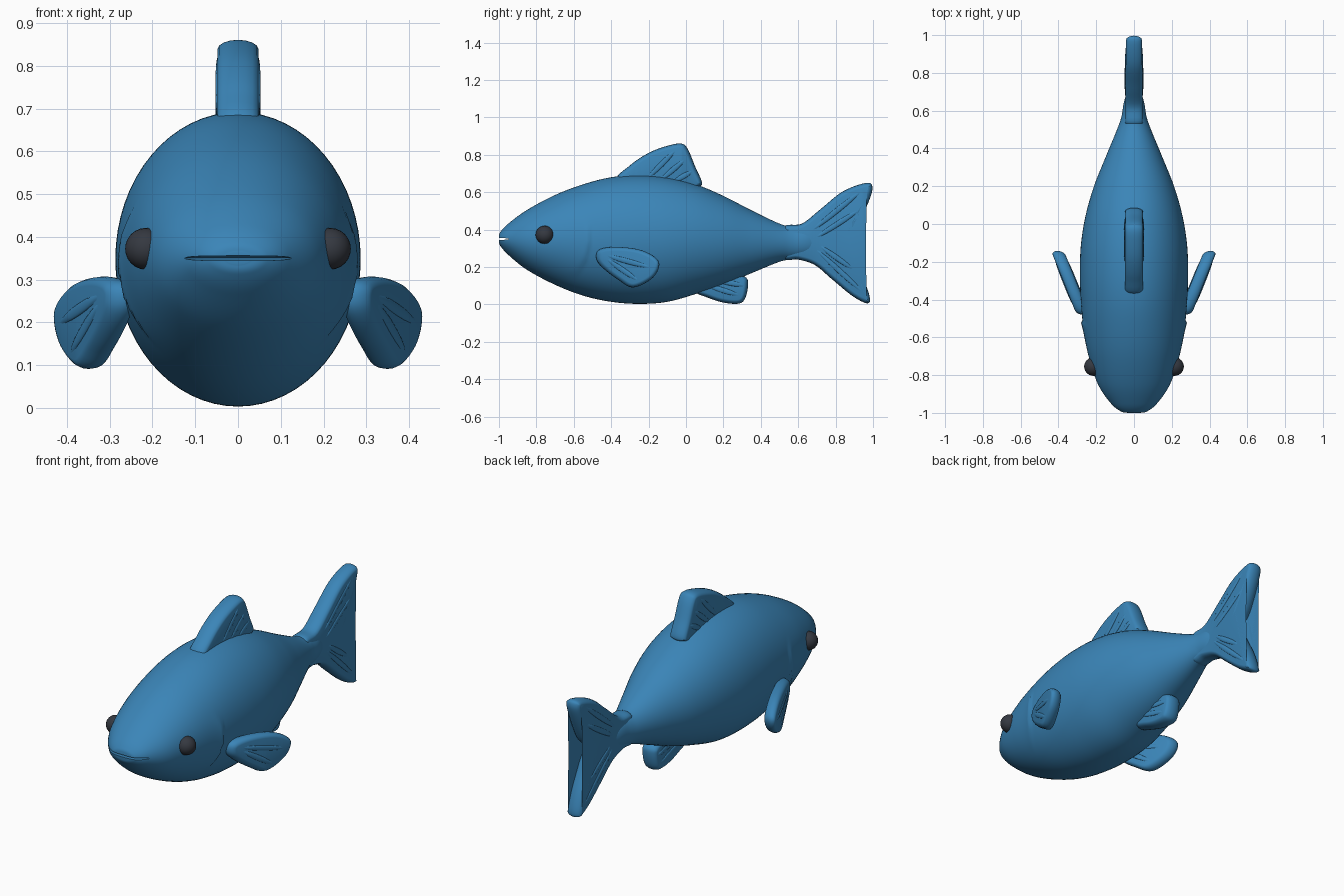
import bpy, bmesh, math
from mathutils import Vector, Matrix

if "Cube" in bpy.data.objects:
    bpy.data.objects.remove(bpy.data.objects["Cube"])


def material(name, rgb):
    m = bpy.data.materials.new(name)
    m.diffuse_color = (*rgb, 1)
    m.use_nodes = True
    m.node_tree.nodes["Principled BSDF"].inputs["Base Color"].default_value = m.diffuse_color
    return m


BLUE = material("fish blue", (0.043, 0.235, 0.48))
DARK = material("eye dark", (0.035, 0.04, 0.052))


def add_object(name, bm, mat):
    bmesh.ops.recalc_face_normals(bm, faces=bm.faces)
    me = bpy.data.meshes.new(name)
    bm.to_mesh(me)
    bm.free()
    me.materials.append(mat)
    ob = bpy.data.objects.new(name, me)
    bpy.context.collection.objects.link(ob)
    return ob


def spline(pts, steps, closed):
    """Catmull-Rom curve through the points."""
    pts = [Vector(p) for p in pts]
    n, out = len(pts), []
    get = (lambda i: pts[i % n]) if closed else (lambda i: pts[max(0, min(n - 1, i))])
    for i in range(n if closed else n - 1):
        a, b, c, d = (get(i + k) for k in (-1, 0, 1, 2))
        for s in range(steps):
            t = s / steps
            out.append(0.5 * (2 * b + (c - a) * t + (2 * a - 5 * b + 4 * c - d) * t * t
                              + (3 * b - a - 3 * c + d) * t ** 3))
    if not closed:
        out.append(pts[-1])
    return out


def skin(bm, rings):
    """Join rings of points into a closed surface."""
    vs = [[bm.verts.new(p) for p in r] for r in rings]
    n = len(vs[0])
    for a, b in zip(vs, vs[1:]):
        for i in range(n):
            j = (i + 1) % n
            bm.faces.new((a[i], a[j], b[j], b[i]))
    caps = [bm.faces.new(vs[0]), bm.faces.new(vs[-1])]
    bmesh.ops.triangulate(bm, faces=caps)


def ellipsoid(bm, matrix, seg=24, rings=12):
    bmesh.ops.create_uvsphere(bm, u_segments=seg, v_segments=rings, radius=1, matrix=matrix)


# Body: stations of y, top, bottom, half width
stations = [(-1.0, .365, .335, .03), (-.992, .388, .312, .07), (-.95, .432, .265, .122),
            (-.85, .505, .185, .19), (-.7, .585, .105, .24), (-.55, .642, .047, .268),
            (-.4, .68, .014, .282), (-.25, .692, .003, .287), (-.1, .68, .014, .28),
            (.05, .643, .055, .255), (.2, .58, .105, .212), (.35, .503, .167, .152),
            (.5, .432, .228, .09), (.57, .416, .24, .066), (.65, .41, .25, .052),
            (.75, .39, .27, .02)]
SEG = 64
rings = []
for y, top, bot, w in spline(stations, 11, False):
    ring = []
    for k in range(SEG):
        a = math.tau * k / SEG
        x = w * math.cos(a)
        z = (top + bot) / 2 + (top - bot) / 2 * math.sin(a)
        # raised rear edge of the gill cover
        d = y - (-.515 - 2.2 * (z - .35) ** 2)
        if d < 0 and .15 < z < .47:
            fade = math.sin(math.pi * (z - .15) / .32)
            x += math.copysign(.011 * fade * math.exp(d / .05), x)
        ring.append((x, y, z))
    rings.append(ring)
bm = bmesh.new()
skin(bm, rings)
body = add_object("body", bm, BLUE)

# Mouth slit
bm = bmesh.new()
ellipsoid(bm, Matrix.Translation((0, -.985, .35)) @ Matrix.Diagonal((.15, .07, .006, 1)), 32, 12)
cutter = add_object("mouth_cutter", bm, BLUE)
cutter.hide_render = True
cutter.hide_set(True)
mod = body.modifiers.new("mouth", 'BOOLEAN')
mod.operation, mod.object, mod.solver = 'DIFFERENCE', cutter, 'EXACT'


def fin(name, outline, t, edge=.022, rays=(), place=lambda p: p):
    """Rounded slab from a side outline (y, z), with raised rays on both faces."""
    pts = spline(outline, 6, True)
    n = len(pts)
    area = sum(pts[i].cross(pts[(i + 1) % n]) for i in range(n))
    sgn = 1 if area > 0 else -1
    inward = []
    for i in range(n):
        d = (pts[(i + 1) % n] - pts[i - 1]).normalized()
        inward.append(Vector((-d.y, d.x)) * sgn)
    loops = []
    for k in range(9):
        a = math.pi * (k / 8 - .5)
        q = [p + m * edge * (1 - math.cos(a)) for p, m in zip(pts, inward)]
        loops.append([(t * math.sin(a), p.x, p.y) for p in q])
    bm = bmesh.new()
    skin(bm, loops)
    for (y0, z0), (y1, z1) in rays:
        rot = Matrix.Rotation(math.atan2(z1 - z0, y1 - y0), 4, 'X')
        size = Matrix.Diagonal((.005, math.hypot(y1 - y0, z1 - z0) / 2, .014, 1))
        for s in (-t, t):
            ellipsoid(bm, Matrix.Translation((s, (y0 + y1) / 2, (z0 + z1) / 2)) @ rot @ size, 12, 8)
    for v in bm.verts:
        v.co = place(v.co.copy())
    return add_object(name, bm, BLUE)


# Fins on the centre line
fin("dorsal_fin", [(-.37, .66), (-.3, .743), (-.2, .81), (-.1, .848), (-.025, .86), (.01, .83),
                   (.05, .735), (.085, .655), (.07, .628), (0, .59), (-.2, .58)], .048,
    rays=[((-.2, .68), (-.06, .82)), ((-.13, .67), (-.01, .77)), ((-.06, .66), (.03, .71))])
fin("tail_fin", [(.52, .41), (.62, .432), (.72, .51), (.84, .605), (.965, .65), (.997, .625),
                 (.975, .545), (.91, .405), (.85, .33), (.89, .25), (.95, .135), (.983, .035),
                 (.967, .006), (.89, .045), (.78, .135), (.69, .21), (.6, .24), (.52, .25)], .043,
    rays=[((.68, .4), (.93, .6)), ((.7, .36), (.92, .5)), ((.7, .29), (.94, .07)),
          ((.72, .31), (.89, .19))],
    place=lambda p: Vector((p.x * (1.1 - .35 * max(0, p.y - .6)), p.y, p.z)))
fin("anal_fin", [(.04, .075), (.12, .035), (.2, .01), (.28, .004), (.315, .03), (.332, .1),
                 (.322, .143), (.26, .17), (.15, .19), (.06, .16)], .045,
    rays=[((.12, .1), (.28, .05)), ((.16, .13), (.31, .1))])

# Paired side fins and eyes
for s, side in ((1, "right"), (-1, "left")):
    fin(side + "_side_fin", [(-.48, .25), (-.46, .295), (-.36, .307), (-.23, .287), (-.145, .228),
                             (-.175, .145), (-.28, .091), (-.36, .13), (-.45, .2)], .034,
        rays=[((-.42, .26), (-.2, .2)), ((-.42, .24), (-.26, .13))],
        place=lambda p, s=s: Vector((s * (p.x + .27 + .4 * (p.y + .48)), p.y, p.z)))
    bm = bmesh.new()
    ellipsoid(bm, Matrix.Translation((s * .215, -.755, .372)) @ Matrix.Rotation(math.pi / 2, 4, 'Y')
              @ Matrix.Diagonal((.049, .049, .049, 1)))
    add_object(side + "_eye", bm, DARK)

# Smooth shading
bpy.ops.object.select_all(action='DESELECT')
for ob in bpy.context.collection.objects:
    if ob is not cutter:
        ob.select_set(True)
bpy.context.view_layer.objects.active = body
bpy.ops.object.shade_smooth_by_angle(angle=math.radians(50))
